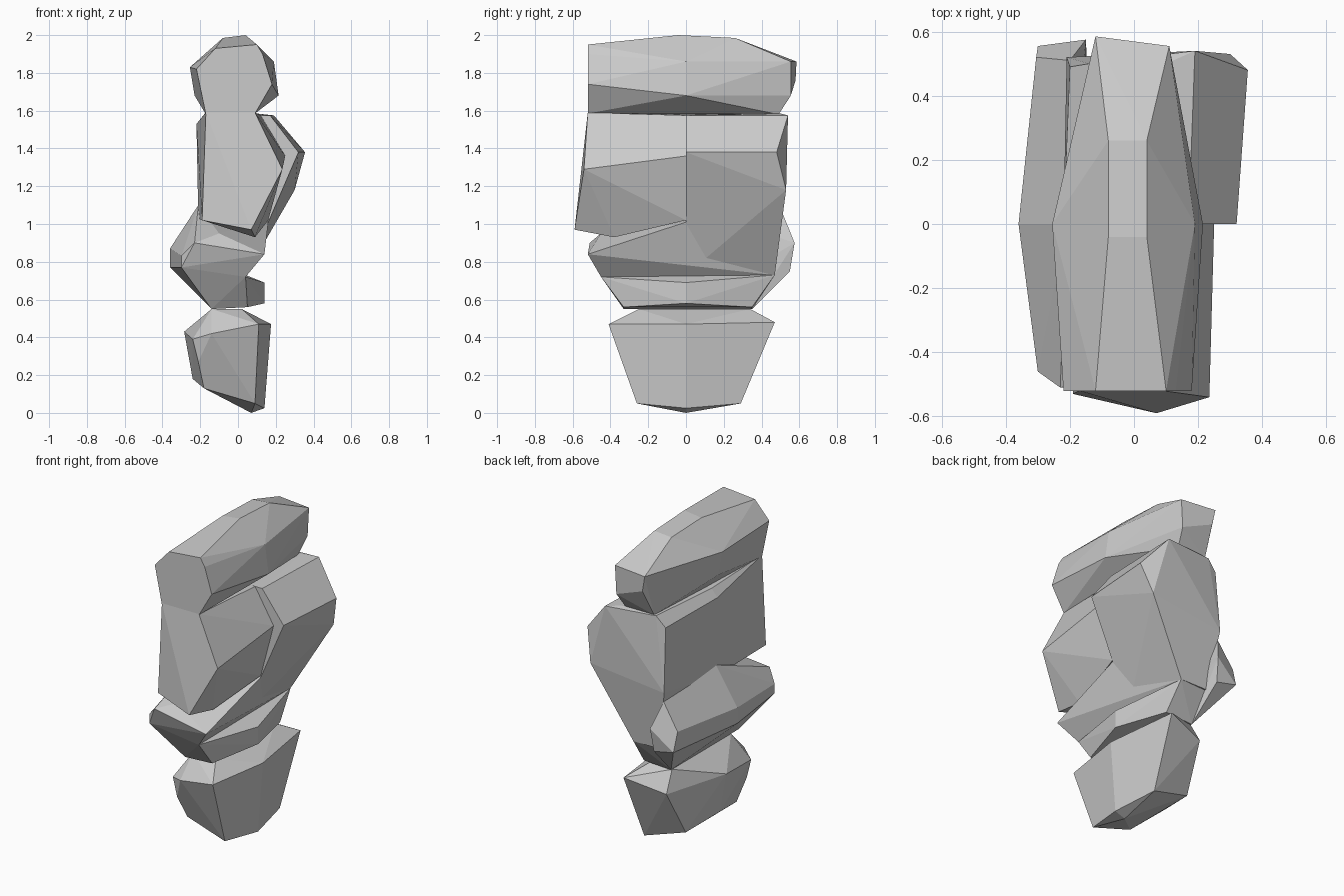
import bpy, bmesh


def stone(name, pts):
    """Faceted convex rock wrapped around a few corner points."""
    bm = bmesh.new()
    for p in pts:
        bm.verts.new(p)
    bmesh.ops.convex_hull(bm, input=bm.verts[:])
    loose = [v for v in bm.verts if not v.link_faces]
    bmesh.ops.delete(bm, geom=loose, context='VERTS')
    bmesh.ops.dissolve_limit(bm, angle_limit=0.09, verts=bm.verts[:], edges=bm.edges[:])
    bmesh.ops.recalc_face_normals(bm, faces=bm.faces[:])
    me = bpy.data.meshes.new(name)
    bm.to_mesh(me)
    bm.free()
    ob = bpy.data.objects.new(name, me)
    bpy.context.collection.objects.link(ob)
    return ob


def ring(y, xz):
    """Corner points of one cross-section at depth y."""
    return [(x, y, z) for x, z in xz]


# base rock, tapering to the ground
stone("base_rock",
      [(-.24, -.31, .39), (-.14, -.38, .42), (.11, -.41, .47), (.09, -.26, .05),
       (-.18, -.25, .13), (-.21, -.31, .27)]
      + ring(0, [(-.285, .43), (-.24, .18), (.175, .47), (.14, .025), (.07, 0)])
      + [(-.14, -.25, .55), (.02, -.25, .55), (-.14, .34, .55), (.02, .34, .55)]
      + [(-.15, .41, .42), (.11, .47, .48), (.09, .29, .05), (-.18, .26, .13)])

# leaning slab bulging to the left
stone("lower_slab",
      [(-.30, -.46, .83), (-.30, -.46, .77), (-.23, -.51, .90), (.14, -.52, .84),
       (.04, -.45, .72), (-.10, -.45, .95)]
      + ring(0, [(-.36, .87), (-.36, .77), (-.21, 1.10), (.16, 1.01), (.04, .73)])
      + [(-.20, .48, 1.06), (.04, .46, .80), (.04, .46, .73), (-.15, .47, .73)])

# left end of the slab, poking out at the back
stone("slab_tail",
      ring(0, [(-.36, .87), (-.36, .77), (-.21, 1.10), (-.14, .56)])
      + [(-.305, .52, .90), (-.30, .555, .78), (-.15, .575, .90), (-.16, .55, .75),
         (-.14, .35, .55), (-.20, .51, 1.06)])

# foot of the slab with a ledge on the right
stone("slab_foot",
      [(-.30, -.46, .77), (.04, -.45, .72), (.05, -.33, .56), (-.14, -.33, .55)]
      + ring(0, [(-.36, .77), (.14, .69), (.14, .58), (.04, .74), (-.13, .55)])
      + [(-.20, .47, .75), (.04, .47, .73), (.05, .35, .56), (-.14, .35, .55)])

# middle rock, front half
stone("middle_front_rock",
      [(-.17, -.52, 1.59), (.09, -.52, 1.59), (.235, -.54, 1.29), (.07, -.59, .97),
       (-.19, -.53, 1.02), (.09, -.38, .93)]
      + ring(0, [(-.18, 1.58), (.12, 1.575), (.25, 1.36), (.16, 1.02), (-.22, 1.53), (-.21, 1.03)]))

# middle rock, back half: right bulge, narrowing down to the ledge
stone("middle_back_rock",
      ring(0, [(-.18, 1.58), (.17, 1.575), (.32, 1.38), (.04, .73), (-.22, 1.53), (-.21, 1.03)])
      + [(-.14, .50, 1.585), (.10, .50, 1.585), (.19, .54, 1.575), (.355, .48, 1.38), (.30, .53, 1.18),
         (.13, .485, .88), (.04, .47, .73), (-.15, .47, .73), (-.20, .49, 1.52), (-.21, .52, 1.12)])

# cap rock
stone("cap_rock",
      ring(-.52, [(-.12, 1.93), (.10, 1.95), (.13, 1.90), (.18, 1.74), (.09, 1.585),
                  (-.17, 1.58), (-.22, 1.82)])
      + ring(-.21, [(-.09, 1.96), (.04, 1.96)])
      + ring(-.04, [(-.08, 1.985), (.04, 2.0)])
      + ring(0, [(-.255, 1.83), (-.23, 1.68), (.19, 1.86), (.215, 1.68), (-.15, 1.57), (.09, 1.57)])
      + ring(.26, [(-.08, 1.975), (.04, 1.985)])
      + [(-.12, .585, 1.86), (.11, .555, 1.86), (.10, .555, 1.68), (-.10, .58, 1.76),
         (.08, .49, 1.58), (-.12, .49, 1.58)])
